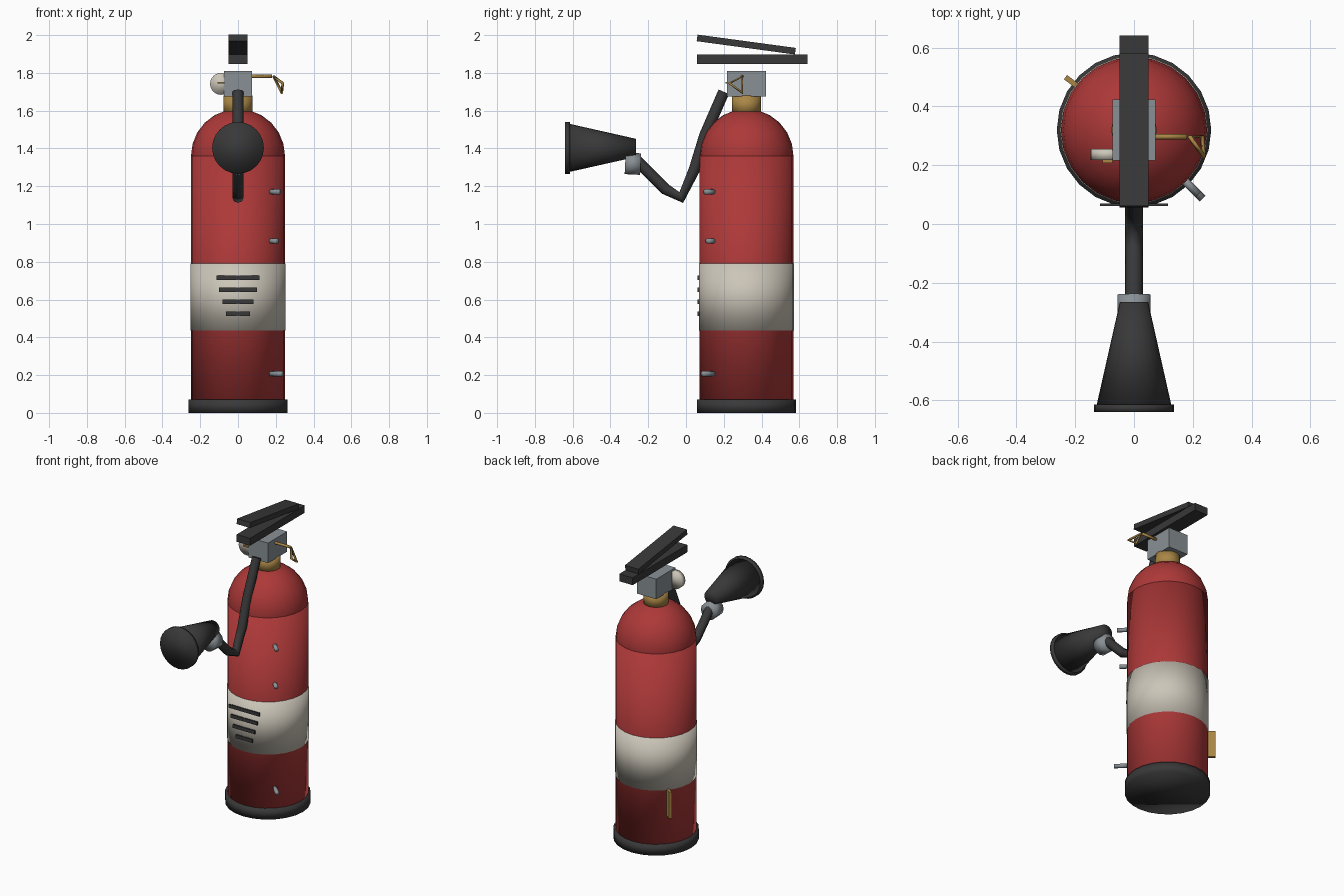
import bpy
from math import pi, radians, atan2
from mathutils import Vector

cube = bpy.data.objects.get("Cube")
if cube:
    bpy.data.objects.remove(cube, do_unlink=True)


def material(name, rgb):
    mat = bpy.data.materials.new(name)
    mat.use_nodes = True
    mat.diffuse_color = (*rgb, 1)
    bsdf = next(n for n in mat.node_tree.nodes if n.type == 'BSDF_PRINCIPLED')
    bsdf.inputs["Base Color"].default_value = (*rgb, 1)
    return mat


RED = material("red paint", (0.42, 0.04, 0.04))
WHITE = material("off white label", (0.6, 0.56, 0.48))
BLACK = material("black rubber", (0.04, 0.04, 0.04))
SILVER = material("grey metal", (0.25, 0.28, 0.3))
BRASS = material("brass", (0.4, 0.24, 0.06))
TANK_Y = 0.32


def finish(name, mat, smooth=True):
    ob = bpy.context.object
    ob.name = ob.data.name = name
    ob.data.materials.append(mat)
    if smooth:
        bpy.ops.object.shade_smooth()
    return ob


def tube(name, mat, a, b, r1, r2=None, sides=24):
    """Closed cylinder or cone from point a to point b."""
    a, b = Vector(a), Vector(b)
    bpy.ops.mesh.primitive_cone_add(
        vertices=sides, radius1=r1, radius2=r1 if r2 is None else r2,
        depth=(b - a).length, location=(a + b) / 2,
        rotation=(b - a).to_track_quat('Z', 'Y').to_euler())
    return finish(name, mat)


def box(name, mat, centre, size, rot=(0, 0, 0)):
    bpy.ops.mesh.primitive_cube_add(size=1, location=centre, rotation=rot)
    bpy.context.object.scale = size
    return finish(name, mat, False)


def wire(name, mat, points, radius, cyclic=False):
    curve = bpy.data.curves.new(name, 'CURVE')
    curve.dimensions = '3D'
    curve.bevel_depth = radius
    curve.bevel_resolution = 2
    curve.use_fill_caps = True
    spline = curve.splines.new('POLY')
    spline.points.add(len(points) - 1)
    for point, co in zip(spline.points, points):
        point.co = (*co, 1)
    spline.use_cyclic_u = cyclic
    curve.materials.append(mat)
    ob = bpy.data.objects.new(name, curve)
    bpy.context.collection.objects.link(ob)
    return ob


def upright(name, mat, z1, z2, r):
    return tube(name, mat, (0, TANK_Y, z1), (0, TANK_Y, z2), r)


# Tank, base ring, label band and domed shoulder
upright("base_ring", BLACK, 0, 0.07, 0.263)
upright("tank", RED, 0.03, 1.36, 0.249)
upright("label_band", WHITE, 0.435, 0.79, 0.252)
bpy.ops.mesh.primitive_uv_sphere_add(segments=24, ring_count=12, radius=0.249,
                                     location=(0, TANK_Y, 1.36))
finish("shoulder_dome", RED)

# Printed lines on the label
for i, width in enumerate((0.23, 0.2, 0.165, 0.125)):
    box(f"label_line_{i + 1}", BLACK, (0, 0.066, 0.716 - 0.064 * i), (width, 0.009, 0.023))

# Neck and valve
upright("neck", BRASS, 1.58, 1.68, 0.077)
box("valve_block", SILVER, (0, TANK_Y, 1.742), (0.146, 0.206, 0.136))

# Squeeze handles
box("carry_handle", BLACK, (0, 0.35, 1.872), (0.1, 0.585, 0.05))
box("squeeze_lever", BLACK, (0, 0.319, 1.95), (0.1, 0.525, 0.035), (radians(-7.7), 0, 0))

# Pressure gauge
tube("gauge", WHITE, (-0.09, 0.218, 1.742), (-0.09, 0.255, 1.742), 0.058)
box("gauge_needle", BRASS, (-0.09, 0.214, 1.748), (0.035, 0.012, 0.01))

# Safety pin with its pull ring
tube("safety_pin", BRASS, (0.05, 0.297, 1.782), (0.18, 0.297, 1.782), 0.009, sides=8)
wire("pull_ring", BRASS,
     [(0.19, 0.297, 1.78), (0.237, 0.23, 1.745), (0.232, 0.298, 1.695)], 0.008, True)

# Hose, connector and discharge horn
wire("hose", BLACK,
     [(0, 0.2, 1.7), (0, 0.1, 1.47), (0, 0.045, 1.29), (0, -0.025, 1.14),
      (0, -0.11, 1.185), (0, -0.26, 1.335)], 0.03)
tube("horn_connector", SILVER, (0, -0.24, 1.317), (0, -0.322, 1.321), 0.057, sides=12)
tube("horn", BLACK, (0, -0.62, 1.403), (0, -0.265, 1.403), 0.128, 0.048)
tube("horn_rim", BLACK, (0, -0.64, 1.403), (0, -0.614, 1.403), 0.137)

# Hose clips standing out from the tank
diagonal = Vector((1, -1, 0)).normalized()
for i, (z, reach) in enumerate(((1.17, 0.31), (0.91, 0.295), (0.207, 0.33))):
    centre = Vector((0, TANK_Y, z))
    tube(f"hose_clip_{i + 1}", SILVER, centre + diagonal * 0.23,
         centre + diagonal * reach, 0.014, sides=8)

# Wall bracket fin at the back
out = Vector((-0.79, 0.61, 0))
box("bracket_fin", BRASS, Vector((0, TANK_Y, 0.35)) + out * 0.26,
    (0.07, 0.018, 0.18), (0, 0, atan2(out.y, out.x)))
